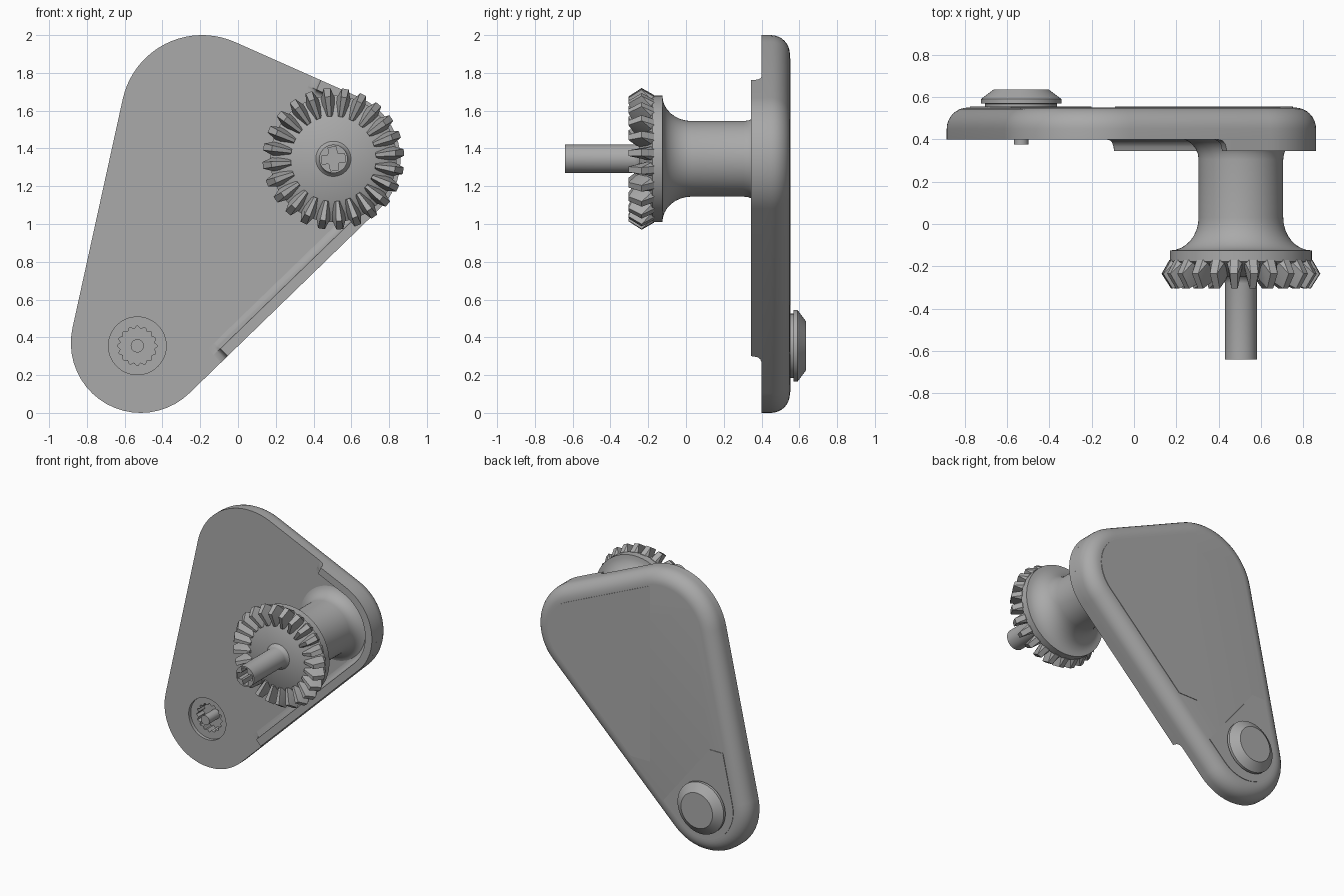
import bpy, bmesh
from math import sin, cos, pi, atan2, sqrt, tau
from mathutils import Vector

if "Cube" in bpy.data.objects:
    bpy.data.objects.remove(bpy.data.objects["Cube"])

grey = bpy.data.materials.new("plain_grey")
grey.use_nodes = True
grey.diffuse_color = (0.4, 0.4, 0.4, 1)
grey.node_tree.nodes["Principled BSDF"].inputs["Base Color"].default_value = (0.4, 0.4, 0.4, 1)

HUB = (0.505, 1.345)
PIVOT = (-0.533, 0.355)
# corner circles of the arm: x, z, radius (clockwise from the front)
BOTTOM, TOP, RIGHT = (-0.515, 0.37, 0.37), (-0.19, 1.57, 0.43), (0.5, 1.34, 0.36)


def loft(name, strips, angle=35):
    """Skin one or more capped stacks of rings into one object."""
    bm = bmesh.new()
    for rings in strips:
        rows = [[bm.verts.new(p) for p in ring] for ring in rings]
        n = len(rows[0])
        for a, b in zip(rows, rows[1:]):
            for i in range(n):
                j = (i + 1) % n
                bm.faces.new((a[i], a[j], b[j], b[i]))
        bm.faces.new(rows[0])
        bm.faces.new(rows[-1])
    bmesh.ops.recalc_face_normals(bm, faces=bm.faces)
    mesh = bpy.data.meshes.new(name)
    bm.to_mesh(mesh)
    bm.free()
    mesh.materials.append(grey)
    obj = bpy.data.objects.new(name, mesh)
    bpy.context.collection.objects.link(obj)
    smooth(obj, angle)
    return obj


def smooth(obj, angle=35):
    bpy.ops.object.select_all(action='DESELECT')
    obj.select_set(True)
    bpy.context.view_layer.objects.active = obj
    bpy.ops.object.shade_smooth_by_angle(angle=angle * pi / 180)


def revolve(name, centre, profile, n=64):
    """Turn (radius, y) points about a front-to-back axis."""
    return loft(name, [[[(centre[0] + r * cos(tau * i / n), y, centre[1] + r * sin(tau * i / n))
                         for i in range(n)] for r, y in profile]])


def extrude(name, outline, y0, y1):
    return loft(name, [[[(x, y, z) for x, z in outline] for y in (y0, y1)]])


def cut(obj, cutter):
    mod = obj.modifiers.new("cut", 'BOOLEAN')
    mod.operation, mod.solver, mod.object = 'DIFFERENCE', 'EXACT', cutter
    bpy.context.view_layer.objects.active = obj
    bpy.ops.object.modifier_apply(modifier=mod.name)
    bpy.data.objects.remove(cutter)
    smooth(obj)


def tangent_angle(a, b):
    """Angle of the outward normal of the line touching both circles."""
    dx, dz = b[0] - a[0], b[1] - a[1]
    d = sqrt(dx * dx + dz * dz)
    lean = (a[2] - b[2]) / d
    side = sqrt(1 - lean * lean)
    ux, uz = dx / d, dz / d
    return atan2(uz * lean + ux * side, ux * lean - uz * side)


def arc(c, start, end, inset=0, n=20):
    while end > start:
        end -= tau
    return [(c[0] + (c[2] - inset) * cos(start + (end - start) * i / n),
             c[1] + (c[2] - inset) * sin(start + (end - start) * i / n)) for i in range(n + 1)]


LEFT_A, UPPER_A, LOWER_A = (tangent_angle(a, b) for a, b in ((BOTTOM, TOP), (TOP, RIGHT), (RIGHT, BOTTOM)))


def outline(inset):
    return (arc(BOTTOM, LOWER_A, LEFT_A, inset) + arc(TOP, LEFT_A, UPPER_A, inset)
            + arc(RIGHT, UPPER_A, LOWER_A, inset))


# Arm plate: flat front, rounded back edge
levels = [(0, 0.40)] + [(0.1 * (1 - cos(k * pi / 16)), 0.45 + 0.1 * sin(k * pi / 16)) for k in range(9)]
plate = loft("arm_plate", [[[(x, y, z) for x, z in outline(i)] for i, y in levels]])

# Socket in the front of the plate, with a ribbed bore
cut(plate, revolve("socket_cutter", PIVOT, [(0.153, 0.36), (0.153, 0.425)]))
ribs = [(PIVOT[0] + (0.098 + 0.007 * cos(16 * a)) * cos(a), PIVOT[1] + (0.098 + 0.007 * cos(16 * a)) * sin(a))
        for a in (tau * k / 128 for k in range(128))]
cut(plate, extrude("bore_cutter", ribs, 0.37, 0.50))
revolve("socket_pin", PIVOT, [(0.035, 0.375), (0.035, 0.52)], 24)

# Raised lip along the lower right edge and round the hub
def along(angle, distance):
    """Lip station on a straight edge, measured from the right-hand arc."""
    return (RIGHT[0] + RIGHT[2] * cos(angle) - sin(angle) * distance,
            RIGHT[1] + RIGHT[2] * sin(angle) + cos(angle) * distance, angle)


ramp = [(0, 0), (0.025, 0.12), (0.04, 0.4), (0.048, 1)]
stations = [(*along(UPPER_A, 0.275 - d), h) for d, h in ramp]
for k, (x, z) in enumerate(arc(RIGHT, UPPER_A, LOWER_A, 0, 24)):
    stations.append((x, z, atan2(z - RIGHT[1], x - RIGHT[0]), 1))
stations += [(*along(LOWER_A, d - 1.17), h) for d, h in reversed(ramp)]
section = [(0, -0.004), (0, 0.055), (0.055, 0.055), (0.058, 0.035), (0.068, 0.015), (0.082, 0.004),
           (0.1, 0), (0.1, -0.004)]
loft("edge_lip", [[[(x - i * cos(a), 0.40 - (y * h if y > 0 else y), z - i * sin(a)) for i, y in section]
                   for x, z, a, h in stations]])

# Hub: gear disc, flared neck and filleted foot
flare = [(0.335 - 0.135 * sin(k * pi / 16), 0.03 - 0.155 * cos(k * pi / 16)) for k in range(9)]
foot = [(0.30 - 0.1 * cos(k * pi / 12), 0.305 + 0.1 * sin(k * pi / 12)) for k in range(7)]
revolve("hub", HUB, [(0.228, -0.25), (0.335, -0.178)] + flare + foot)

# Gear teeth: ridged crest, wide root -- crest r, y, half width, then root
TOOTH = [(0.225, -0.264, 0.008, 0.225, -0.235, 0.02), (0.33, -0.305, 0.015, 0.29, -0.2, 0.034),
         (0.375, -0.235, 0.018, 0.32, -0.18, 0.037), (0.338, -0.17, 0.018, 0.31, -0.165, 0.036)]
teeth = []
for k in range(24):
    a = tau * (k + 0.35) / 24
    out, side = Vector((cos(a), 0, sin(a))), Vector((-sin(a), 0, cos(a)))
    origin = Vector((HUB[0], 0, HUB[1]))
    teeth.append([[origin + out * r + side * w + Vector((0, y, 0))
                   for r, y, w in ((rr, ry, -rw), (cr, cy, -cw), (cr, cy, cw), (rr, ry, rw))]
                  for cr, cy, cw, rr, ry, rw in TOOTH])
loft("gear_teeth", teeth, 25)

# Shaft with a cross-shaped hole in its end
shaft = revolve("shaft", HUB, [(0.075, -0.64), (0.075, -0.28), (0.08, -0.262), (0.093, -0.25), (0.093, -0.23)], 48)
cross = []
for k in range(4):
    c, s = cos(k * pi / 2 + 0.1), sin(k * pi / 2 + 0.1)
    for u, v in ((0.03, -0.022), (0.062, -0.022), (0.062, 0.022), (0.03, 0.022)):
        cross.append((HUB[0] + u * c - v * s, HUB[1] + u * s + v * c))
cut(shaft, extrude("cross_cutter", cross, -0.7, -0.5))

# Pivot button on the back
revolve("pivot_button", PIVOT, [(0.17, 0.54), (0.17, 0.568), (0.19, 0.57), (0.19, 0.59), (0.13, 0.635)])

# Thin flush panels on the back
inset = 0.11
upper_start = (-0.09, TOP[1] + ((TOP[2] - inset) - (-0.09 - TOP[0]) * cos(UPPER_A)) / sin(UPPER_A))
lower_end = (RIGHT[0] + (RIGHT[2] - inset) * cos(LOWER_A), RIGHT[1] + (RIGHT[2] - inset) * sin(LOWER_A))
drop = (lower_end[1] - 0.57) * sin(LOWER_A) / cos(LOWER_A)
extrude("back_panel", [upper_start] + arc(RIGHT, UPPER_A, LOWER_A, inset)
        + [(lower_end[0] + drop, 0.57), (-0.09, 0.57)], 0.545, 0.554)
extrude("pivot_panel", arc(BOTTOM, LOWER_A, LEFT_A, inset) + [(-0.69, 0.79), (-0.58, 0.79), (-0.2, 0.31)],
        0.545, 0.554)
